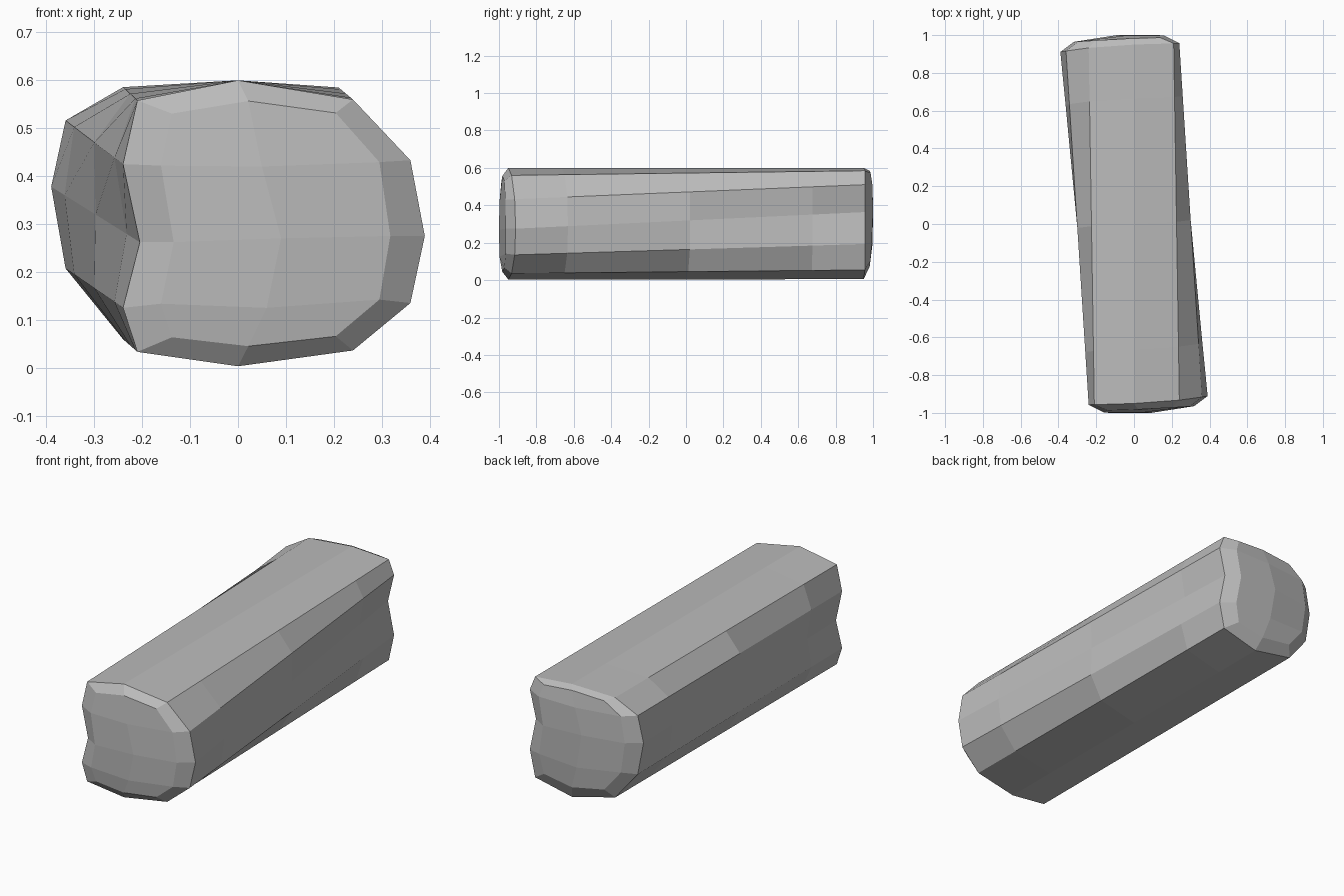
import bpy
import bmesh
from mathutils import Vector

cube = bpy.data.objects.get("Cube")
if cube:
    bpy.data.objects.remove(cube, do_unlink=True)

grey = bpy.data.materials.new("stone grey")
grey.use_nodes = True
GREY = (0.5, 0.5, 0.5, 1)
grey.diffuse_color = GREY
grey.node_tree.nodes["Principled BSDF"].inputs["Base Color"].default_value = GREY

# End outline (x, z): bottom, round side, top, notched side
OUTLINE = [(0, .003), (.24, .036), (.36, .135), (.39, .275), (.36, .433), (.24, .56),
           (0, .6), (-.21, .558), (-.24, .425), (-.205, .262), (-.24, .125), (-.21, .033)]
N = len(OUTLINE)


def rim(x, z):
    return Vector((x, -.95 + .03 * x + .18 * max(0, x) ** 2, z))


def face_edge(x, z):
    # Outline pulled inward and bulged out to form the chamfered end
    x = .09 + (x - .09) * .76
    d = z - .3
    return Vector((x, -1 + .2 * d * d + .35 * max(0, x) ** 2, .3 + d * (1 - 1.6 * d * d)))


def to_back(v):
    # Half turn about z, with the middle of the outline lifted
    return Vector((-v.x, -v.y, v.z + 1.15 * max(0, v.z * (.6 - v.z))))


bm = bmesh.new()


def bridge(a, b):
    for i in range(N):
        j = (i + 1) % N
        bm.faces.new((a[i], a[j], b[j], b[i]))


def make_end(place):
    outer = [bm.verts.new(place(rim(*p))) for p in OUTLINE]
    inner = [bm.verts.new(place(face_edge(*p))) for p in OUTLINE]
    bridge(outer, inner)
    # Middle column dividing the end face into a patchwork
    mids = [bm.verts.new(place(Vector(p))) for p in
            ((.06, -.997, .125), (.09, -1, .27), (.05, -.997, .42))]
    column = [inner[0], inner[0]] + mids + [inner[6], inner[6]]
    for k in range(6):
        for a, b in ((inner[k], inner[k + 1]), (inner[-k % N], inner[-k - 1])):
            corners = list(dict.fromkeys((a, b, column[k + 1], column[k])))
            if len(corners) > 2:
                bm.faces.new(corners)
    return outer


front = make_end(lambda v: v)
back = make_end(to_back)
back = [back[-i % N] for i in range(N)]

# Twisting shaft between the ends
rings = [front]
for t in (.15, .5, .85):
    rings.append([bm.verts.new(a.co.lerp(b.co, t)) for a, b in zip(front, back)])
rings.append(back)
for a, b in zip(rings, rings[1:]):
    bridge(a, b)

bmesh.ops.recalc_face_normals(bm, faces=bm.faces)
mesh = bpy.data.meshes.new("stone_bar")
bm.to_mesh(mesh)
bm.free()
mesh.materials.append(grey)
bar = bpy.data.objects.new("stone_bar", mesh)
bpy.context.collection.objects.link(bar)
